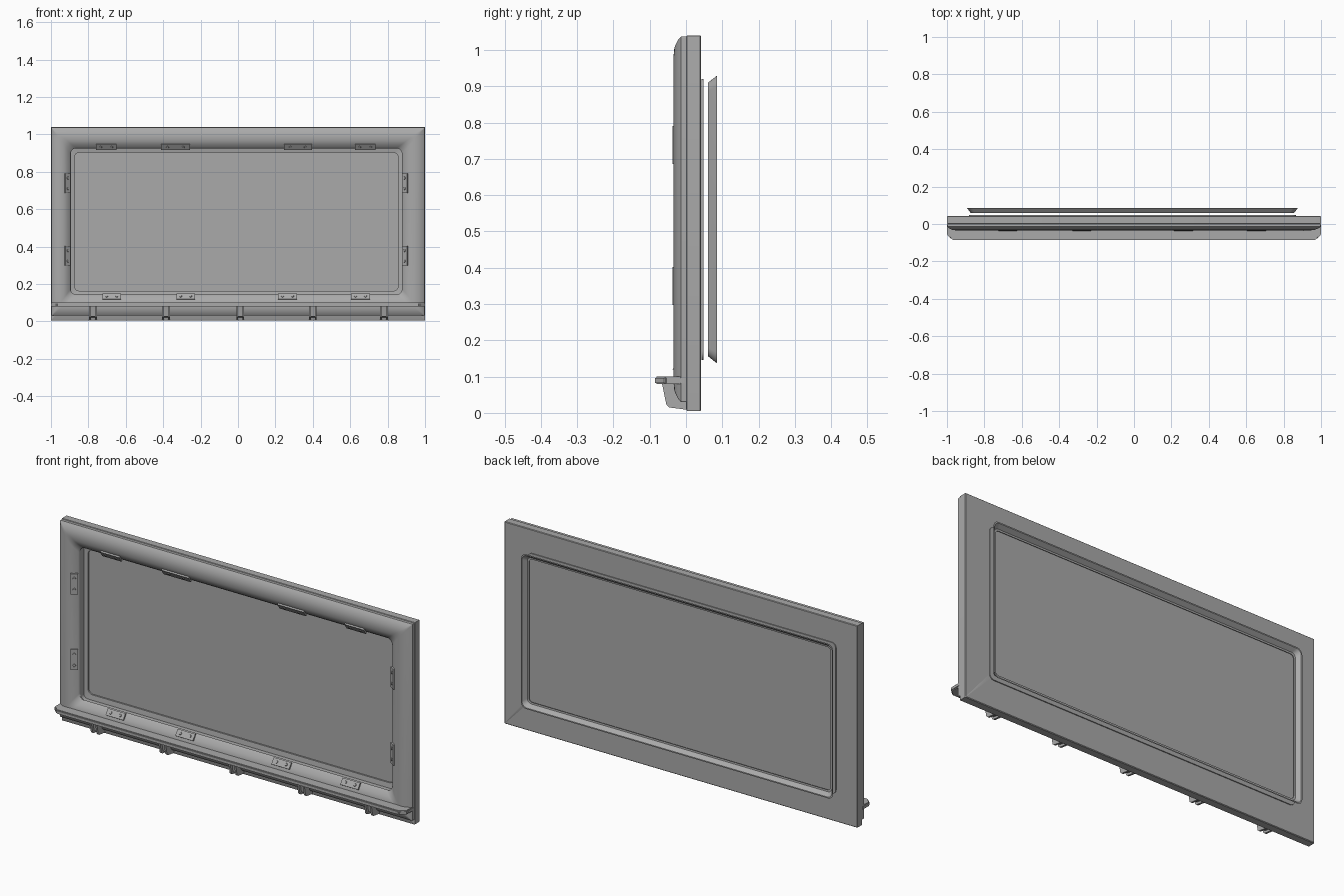
import bpy, bmesh, math
from mathutils import Vector, Matrix

cube = bpy.data.objects.get("Cube")
if cube:
    bpy.data.objects.remove(cube, do_unlink=True)

grey = bpy.data.materials.new("plain grey")
grey.use_nodes = True
grey.diffuse_color = (0.4, 0.4, 0.4, 1)
grey.node_tree.nodes["Principled BSDF"].inputs["Base Color"].default_value = (0.4, 0.4, 0.4, 1)


def finish(name, bm, angle=35):
    bmesh.ops.recalc_face_normals(bm, faces=bm.faces)
    mesh = bpy.data.meshes.new(name)
    bm.to_mesh(mesh)
    bm.free()
    mesh.materials.append(grey)
    obj = bpy.data.objects.new(name, mesh)
    bpy.context.collection.objects.link(obj)
    bpy.ops.object.select_all(action='DESELECT')
    obj.select_set(True)
    bpy.context.view_layer.objects.active = obj
    bpy.ops.object.shade_smooth_by_angle(angle=math.radians(angle))
    return obj


def rounded_loop(bm, bounds, radius, y, steps=6):
    """Rounded rectangle standing in the xz plane."""
    x0, x1, z0, z1 = bounds
    corners = [(x1, z1, -1, -1), (x0, z1, 1, -1), (x0, z0, 1, 1), (x1, z0, -1, 1)]
    loop = []
    for quarter, (x, z, sx, sz) in enumerate(corners):
        for i in range(steps + 1):
            a = math.pi / 2 * (quarter + i / steps)
            loop.append(bm.verts.new((x + sx * radius + radius * math.cos(a), y,
                                      z + sz * radius + radius * math.sin(a))))
    return loop


def bridge(bm, a, b):
    for i in range(len(a)):
        j = (i + 1) % len(a)
        bm.faces.new((a[i], a[j], b[j], b[i]))


def blend(outer, inner, t):
    return [o + (i - o) * t for o, i in zip(outer, inner)]


def ring(name, outer, inner, profile, r_out, r_in, angle=35):
    """Closed section of (inward fraction, y) swept round a rectangle."""
    bm = bmesh.new()
    loops = [rounded_loop(bm, blend(outer, inner, t), r_out + (r_in - r_out) * t, y)
             for t, y in profile]
    for a, b in zip(loops, loops[1:] + loops[:1]):
        bridge(bm, a, b)
    return finish(name, bm, angle)


def prism(name, outline, axis, lo, hi, bevel=0.0):
    """Extrude an outline along x (points are y, z) or z (points are x, y)."""
    bm = bmesh.new()
    place = (lambda p, h: (h, *p)) if axis == 'x' else (lambda p, h: (*p, h))
    face = bm.faces.new([bm.verts.new(place(p, lo)) for p in outline])
    move = Vector((hi - lo, 0, 0)) if axis == 'x' else Vector((0, 0, hi - lo))
    new = bmesh.ops.extrude_face_region(bm, geom=[face])["geom"]
    bmesh.ops.translate(bm, verts=[v for v in new if isinstance(v, bmesh.types.BMVert)], vec=move)
    if bevel:
        bmesh.ops.bevel(bm, geom=bm.edges[:], offset=bevel, segments=2, affect='EDGES')
    return finish(name, bm)


# Frame: flat slab with a rebate lip behind, rolled moulding in front
opening = (-0.895, 0.877, 0.143, 0.925)
lip = (-0.874, 0.856, 0.163, 0.902)
ring("back_frame", (-1, 1, 0.005, 1.04), lip,
     [(0.03, 0), (0, 0.003), (0, 0.039), (0.02, 0.042), (1, 0.042), (1, 0.034),
      (0.84, 0.03), (0.84, 0)], 0.002, 0.025)
ring("front_moulding", (-0.998, 0.998, 0.03, 1.037), opening,
     [(0, 0.002), (0, -0.014), (0.08, -0.022), (0.27, -0.032), (0.45, -0.034),
      (0.65, -0.032), (0.82, -0.023), (0.96, -0.009), (1, -0.004), (1, 0.002)],
     0.003, 0.03, 45)

# Pane just behind the lip
bm = bmesh.new()
faces = [rounded_loop(bm, (-0.882, 0.865, 0.146, 0.92), 0.025, y) for y in (0.043, 0.048)]
bridge(bm, *faces)
for loop in faces:
    bm.faces.new(loop)
finish("pane", bm)

# Flared open trim standing off behind the pane
ring("rear_trim", (-0.893, 0.876, 0.137, 0.929), (-0.863, 0.846, 0.167, 0.899),
     [(0, 0.085), (0.65, 0.06), (1, 0.06), (1, 0.063), (0.72, 0.064), (0.2, 0.085)],
     0.03, 0.02)

# Sill shelf with clipped front corners
prism("sill_shelf", [(-1, 0), (-1, -0.058), (-0.97, -0.085), (0.97, -0.085), (1, -0.058), (1, 0)],
      'z', 0.079, 0.1, 0.004)

# Brackets under the shelf: two ribs joined by a web
rib = [(0, 0.08), (-0.066, 0.08), (-0.054, 0.022), (-0.046, 0.015), (0, 0.009)]
web = [(0, 0.08), (-0.052, 0.08), (-0.042, 0.026), (0, 0.02)]
for x in (-0.775, -0.385, 0.012, 0.4, 0.78):
    prism("bracket_web", web, 'x', x - 0.014, x + 0.014)
    for side in (-1, 1):
        mid = x + side * 0.016
        prism("bracket_rib", rib, 'x', mid - 0.005, mid + 0.005)


# Clips on the inner slope of the moulding, each with two screws
def clip(name, centre, inward, length):
    inward = Vector(inward)
    back = Vector((0, 1, 0))
    v = inward * 0.82 + back * 0.57
    n = inward * 0.57 - back * 0.82
    u = v.cross(n)
    basis = Matrix((u, v, n)).transposed().to_4x4()
    basis.translation = centre
    bm = bmesh.new()
    bmesh.ops.create_cube(bm, size=1, matrix=Matrix.Diagonal((length, 0.034, 0.008, 1)))
    for s in (-1, 1):
        bmesh.ops.create_cone(bm, cap_ends=True, segments=10, radius1=0.008, radius2=0.006,
                              depth=0.004, matrix=Matrix.Translation((s * length * 0.27, 0, 0.005)))
    bm.transform(basis)
    finish(name, bm)


for x in (-0.675, -0.28, 0.265, 0.655):
    clip("bottom_clip", (x, -0.024, 0.132), (0, 0, 1), 0.1)
for x, length in ((-0.705, 0.11), (-0.335, 0.155), (0.32, 0.15), (0.68, 0.11)):
    clip("top_clip", (x, -0.02, 0.933), (0, 0, -1), length)
for z in (0.35, 0.738):
    clip("right_clip", (-0.911, -0.024, z), (1, 0, 0), 0.105)
    clip("left_clip", (0.893, -0.024, z), (-1, 0, 0), 0.105)
